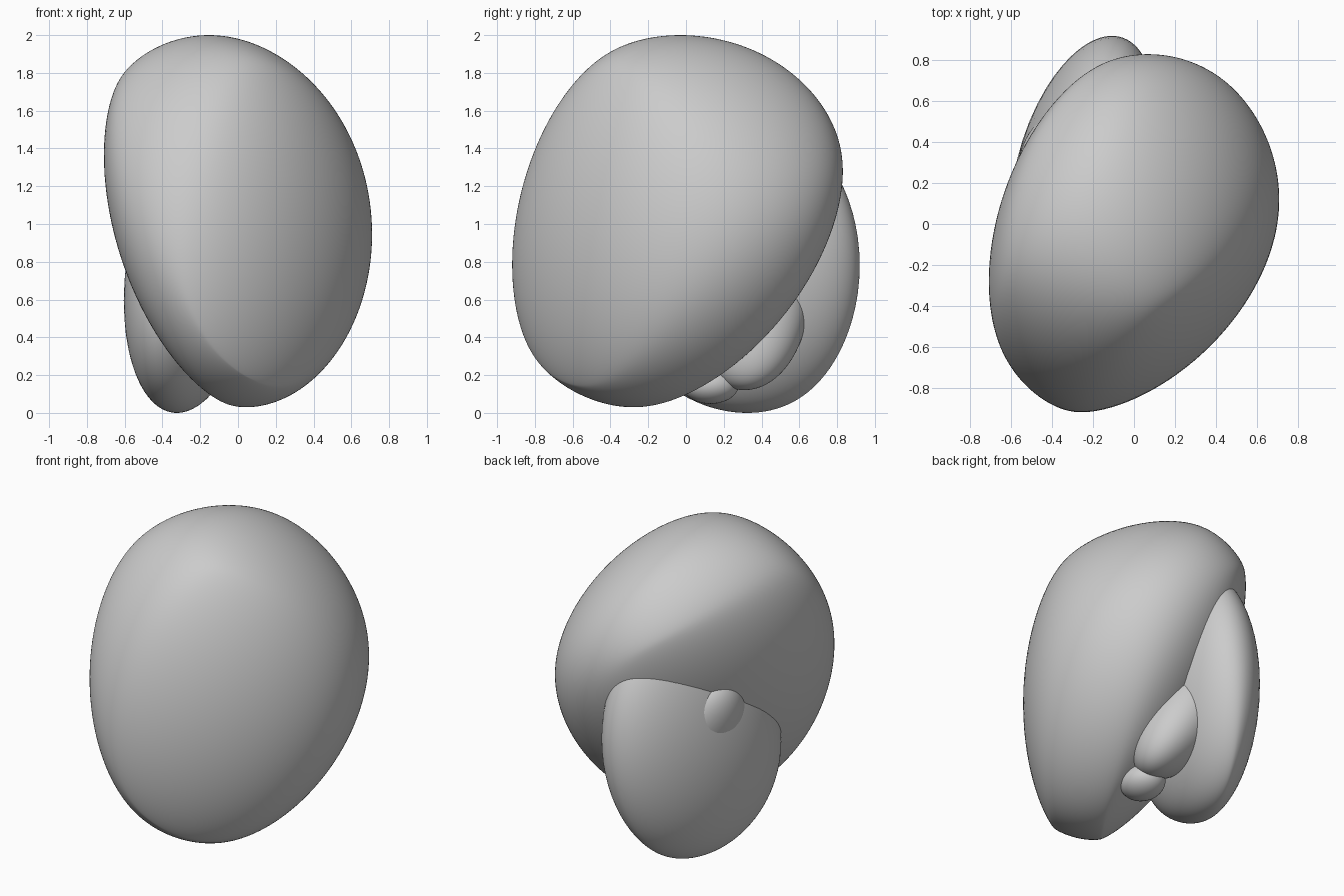
import bpy, bmesh
from mathutils import Vector, Matrix

if "Cube" in bpy.data.objects:
    bpy.data.objects.remove(bpy.data.objects["Cube"])

grey = bpy.data.materials.new("plain_grey")
grey.diffuse_color = (0.6, 0.6, 0.6, 1)
grey.use_nodes = True
grey.node_tree.nodes["Principled BSDF"].inputs["Base Color"].default_value = grey.diffuse_color
STEPS = [Vector((0.001, 0, 0)), Vector((0, 0.001, 0)), Vector((0, 0, 0.001))]


def pebble(name, centre, var, cov, bulge=None, subdiv=5):
    """Smooth convex pebble drawn from its support function: a skewed
    ellipsoid (var = xx, yy, zz; cov = xy, xz, yz) plus a small bulge(x, y, z)
    that makes it lopsided. Each surface point is the gradient there."""
    xx, yy, zz = var
    xy, xz, yz = cov
    S = Matrix(((xx, xy, xz), (xy, yy, yz), (xz, yz, zz)))

    def support(v):
        h = v.dot(S @ v) ** 0.5
        if bulge:
            length = v.length
            h += length * bulge(*(v / length))
        return h

    bm = bmesh.new()
    bmesh.ops.create_icosphere(bm, subdivisions=subdiv, radius=1)
    for v in bm.verts:
        n = v.co.normalized()
        grad = Vector([(support(n + s) - support(n - s)) / 0.002 for s in STEPS])
        v.co = Vector(centre) + grad
    for face in bm.faces:
        face.smooth = True
    mesh = bpy.data.meshes.new(name)
    bm.to_mesh(mesh)
    bm.free()
    mesh.materials.append(grey)
    ob = bpy.data.objects.new(name, mesh)
    bpy.context.collection.objects.link(ob)
    return ob


def main_bulge(x, y, z):
    # broad lopsidedness
    b = (-0.08*x*y*y + 0.10*x*x*z - 0.055*x*z*z
         + 0.057*y*y*z - 0.15*y*z*z - 0.12*x*y*z)
    # squarer lower front and shoulders
    b += y*z*(y*y - z*z) * (0.05 - 0.04*z - 0.04*y)
    b += x*z*(x*x - z*z) * (-0.03 + 0.04*x)
    b += x*y*(x*x - y*y) * (-0.05*x)
    # flatter, fuller broad face at the front right, thinner back
    s = (x - y) * 0.7071
    b -= x*y*z*z * (0.10 + 0.45*s)
    b += 0.02*x*y*s - 0.04*x*x*y*y
    return b


def back_bulge(x, y, z):
    return -0.05*y*y*z + 0.09*y*z*z


# Large leaning pebble
pebble("main_pebble", (0, -0.045, 1.015), (0.504, 0.766, 0.97),
       (0.142, -0.127, 0.172), main_bulge, 6)

# Smaller pebble leaning against its back left side
pebble("back_pebble", (-0.25, 0.30, 0.75), (0.126, 0.384, 0.5625),
       (0.088, 0.055, 0.05), back_bulge)

# Filler between the two, just breaking through the back pebble
pebble("middle_pebble", (-0.17, 0.31, 0.65), (0.158, 0.12, 0.28),
       (0.018, -0.135, 0.0))

# Little pebble tucked underneath
pebble("small_pebble", (0.04, 0.13, 0.15), (0.017, 0.0225, 0.0105),
       (0, 0, 0), subdiv=4)
